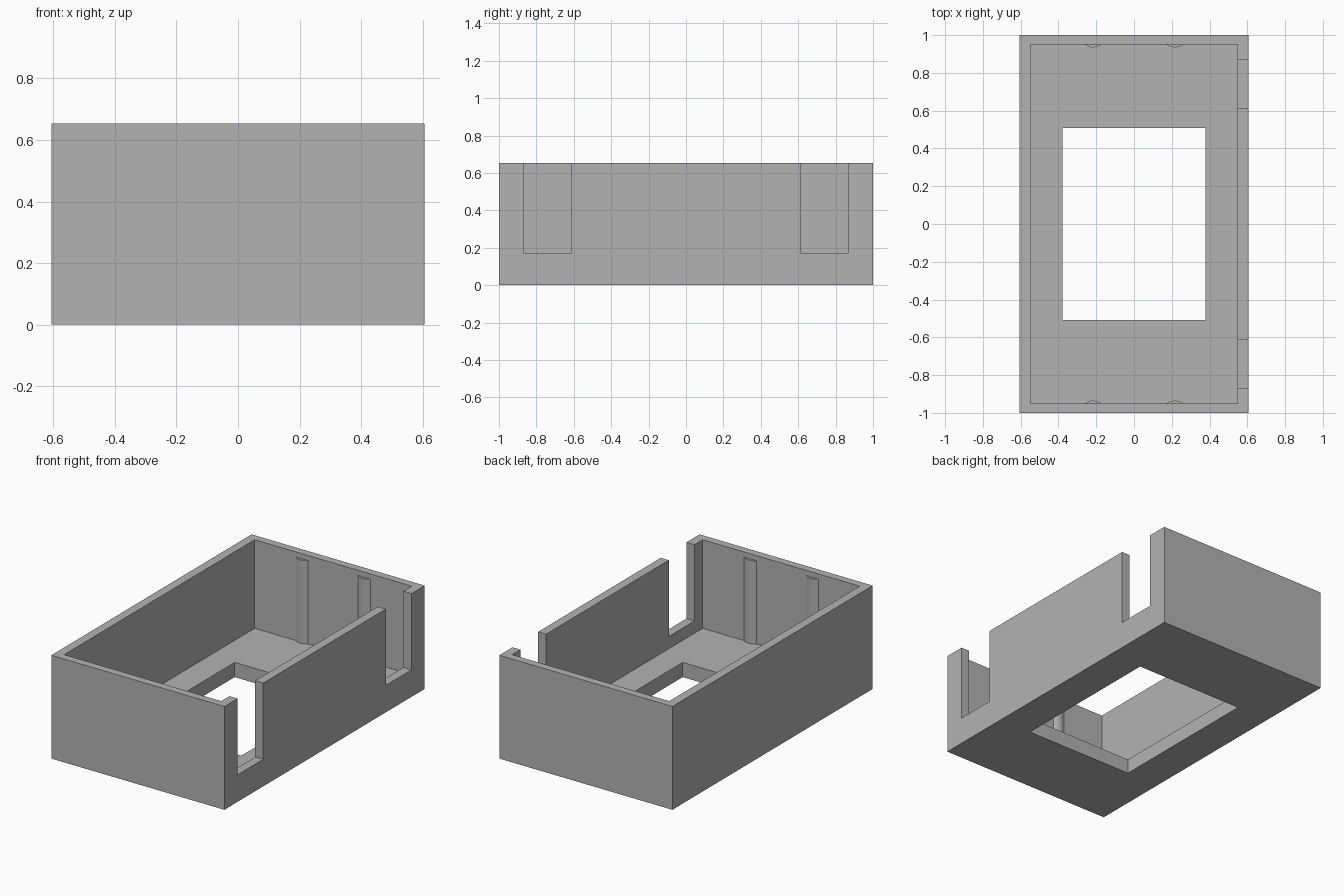
import bpy, bmesh, math

if "Cube" in bpy.data.objects:
    bpy.data.objects.remove(bpy.data.objects["Cube"], do_unlink=True)

HX, HY, H = 0.605, 1.0, 0.653      # outer half width, half length, height
IX, IY, FLOOR = 0.549, 0.951, 0.093  # inner half sizes and floor thickness

grey = bpy.data.materials.new("Plain grey")
grey.use_nodes = True
colour = (0.45, 0.45, 0.45, 1)
grey.diffuse_color = colour
grey.node_tree.nodes["Principled BSDF"].inputs["Base Color"].default_value = colour


def prism(name, outline, z0, z1):
    """Closed solid from an outline extruded from z0 to z1."""
    bm = bmesh.new()
    base = bm.faces.new([bm.verts.new((x, y, z0)) for x, y in outline])
    top = bmesh.ops.extrude_face_region(bm, geom=[base])["geom"]
    bmesh.ops.translate(bm, vec=(0, 0, z1 - z0),
                        verts=[v for v in top if isinstance(v, bmesh.types.BMVert)])
    bmesh.ops.recalc_face_normals(bm, faces=bm.faces)
    mesh = bpy.data.meshes.new(name)
    bm.to_mesh(mesh)
    bm.free()
    mesh.materials.append(grey)
    ob = bpy.data.objects.new(name, mesh)
    bpy.context.collection.objects.link(ob)
    return ob


def block(name, x0, x1, y0, y1, z0, z1):
    return prism(name, [(x0, y0), (x1, y0), (x1, y1), (x0, y1)], z0, z1)


def cut(target, cutter):
    mod = target.modifiers.new("Cut", "BOOLEAN")
    mod.operation, mod.solver, mod.object = "DIFFERENCE", "EXACT", cutter
    bpy.context.view_layer.objects.active = target
    bpy.ops.object.modifier_apply(modifier=mod.name)
    bpy.data.objects.remove(cutter, do_unlink=True)


# Open tray with a window in its floor
tray = block("tray", -HX, HX, -HY, HY, 0, H)
cut(tray, block("cavity_cutter", -IX, IX, -IY, IY, FLOOR, H + 0.1))
cut(tray, block("window_cutter", -0.378, 0.378, -0.507, 0.507, -0.1, FLOOR + 0.1))

# Two open-topped slots in the left wall
for side in (-1, 1):
    y0, y1 = sorted((side * 0.612, side * 0.868))
    cut(tray, block("slot_cutter", IX - 0.05, HX + 0.1, y0, y1, 0.171, H + 0.1))

# Shallow rounded ribs on the inner end walls
HALF, SAG = 0.043, 0.016
R = (HALF ** 2 + SAG ** 2) / (2 * SAG)
SPAN = math.asin(HALF / R)
for end, side in (("front", -1), ("back", 1)):
    for hand, cx in (("right", -0.218), ("left", 0.216)):
        arc = []
        for i in range(13):
            a = SPAN * (i / 6 - 1)
            arc.append((cx + R * math.sin(a), side * (IY + R - SAG - R * math.cos(a))))
        # embed the rib slightly in the wall
        arc += [(cx + HALF, side * (IY + 0.01)), (cx - HALF, side * (IY + 0.01))]
        rib = prism(f"{end}_{hand}_rib", arc, FLOOR - 0.01, 0.62)
        bpy.ops.object.select_all(action="DESELECT")
        rib.select_set(True)
        bpy.context.view_layer.objects.active = rib
        bpy.ops.object.shade_smooth_by_angle(angle=math.radians(25))
